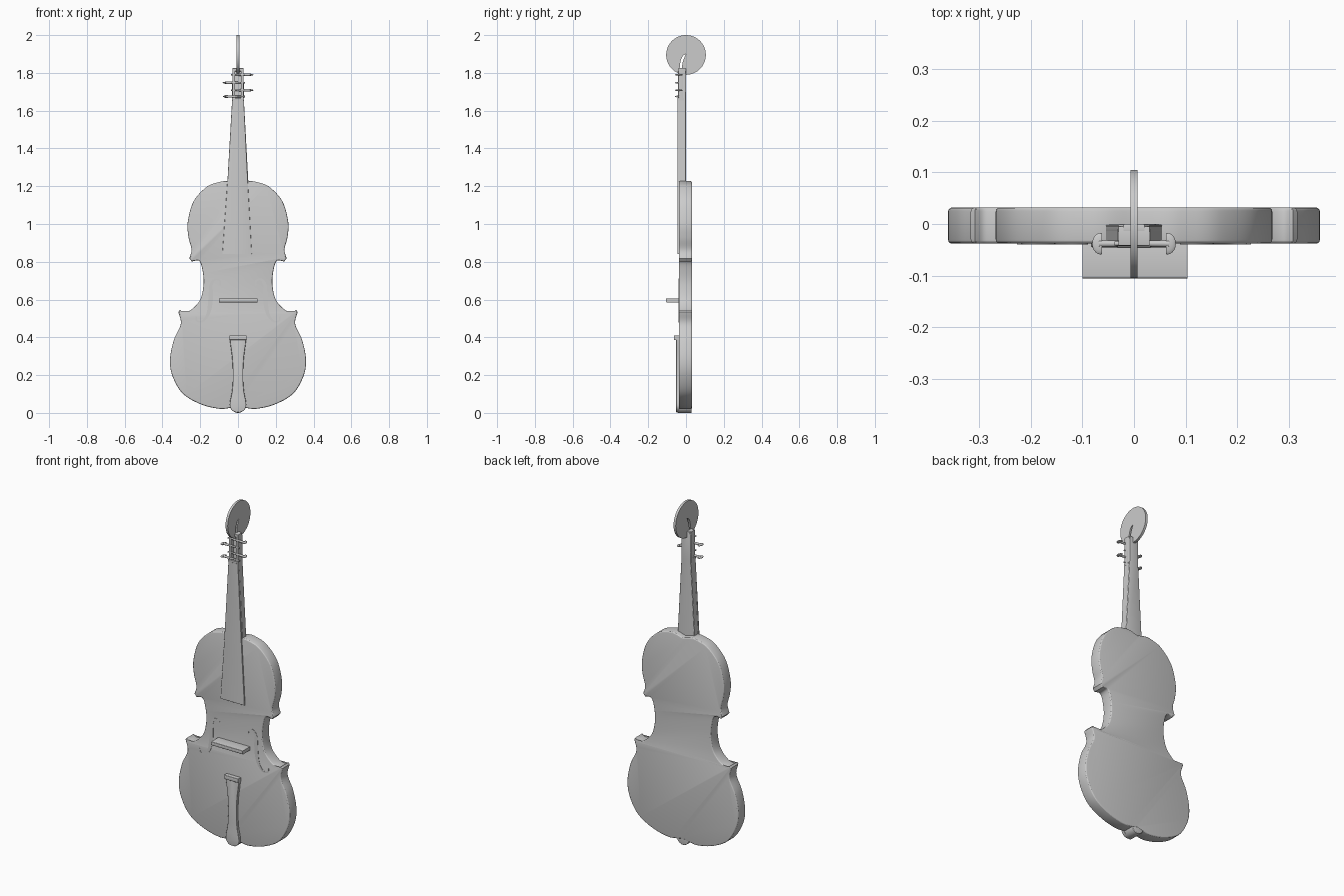
import bpy, bmesh, math
from mathutils import Vector, Matrix

cube = bpy.data.objects.get("Cube")
if cube:
    bpy.data.objects.remove(cube, do_unlink=True)

GREY = (0.6, 0.6, 0.6, 1)
grey = bpy.data.materials.new("plain grey")
grey.use_nodes = True
grey.diffuse_color = GREY
grey.node_tree.nodes["Principled BSDF"].inputs["Base Color"].default_value = GREY


def spline(pts, steps=6):
    """Smooth open curve through the points."""
    p = [Vector(q) for q in pts]
    p = [2 * p[0] - p[1]] + p + [2 * p[-1] - p[-2]]
    out = []
    for a, b, c, d in zip(p, p[1:], p[2:], p[3:]):
        for i in range(steps):
            t = i / steps
            out.append(0.5 * (2 * b + (c - a) * t + (2 * a - 5 * b + 4 * c - d) * t ** 2
                              + (3 * b - a - 3 * c + d) * t ** 3))
    return out + [p[-2]]


def mirrored(half):
    """Close a right-hand outline that starts and ends on the centre line."""
    return list(half) + [Vector((-q[0], q[1])) for q in reversed(half[1:-1])]


def inset(outline, amount):
    """Move a clockwise outline inwards along its normals."""
    pts = [Vector(q) for q in outline]
    out = []
    for i, q in enumerate(pts):
        t = (pts[(i + 1) % len(pts)] - pts[i - 1]).normalized()
        out.append(q + Vector((t.y, -t.x)) * amount)
    return out


def finish(name, bm):
    bmesh.ops.recalc_face_normals(bm, faces=bm.faces)
    if bm.calc_volume(signed=True) < 0:
        bmesh.ops.reverse_faces(bm, faces=bm.faces)
    mesh = bpy.data.meshes.new(name)
    bm.to_mesh(mesh)
    bm.free()
    mesh.materials.append(grey)
    mesh.shade_smooth()
    mesh.set_sharp_from_angle(angle=math.radians(28))
    ob = bpy.data.objects.new(name, mesh)
    bpy.context.collection.objects.link(ob)
    return ob


def prism(name, outline, lo, hi, axis="y", round_edge=0):
    """Clockwise outline of (across, z) points extruded along y or x, with rounded rims."""
    bm = bmesh.new()
    layers = [(lo, 0), (hi, 0)]
    if round_edge:
        arc = [(round_edge * (1 - math.sin(a)), round_edge * (1 - math.cos(a)))
               for a in (0, math.pi / 6, math.pi / 3, math.pi / 2)]
        layers = [(lo + c, s) for s, c in arc] + [(hi - c, s) for s, c in reversed(arc)]
    rings = []
    for depth, amount in layers:
        ring = inset(outline, amount) if amount else outline
        rings.append([bm.verts.new((q[0], depth, q[1]) if axis == "y" else (depth, q[0], q[1]))
                      for q in ring])
    bm.faces.new(rings[0])
    bm.faces.new(rings[-1])
    n = len(outline)
    for a, b in zip(rings, rings[1:]):
        for i in range(n):
            j = (i + 1) % n
            bm.faces.new((a[i], a[j], b[j], b[i]))
    return finish(name, bm)


def slab(name, x0, x1, z0, z1, y0, y1, round_edge=0):
    return prism(name, [(x0, z0), (x0, z1), (x1, z1), (x1, z0)], y0, y1, round_edge=round_edge)


def circle(cx, cz, r, n=48):
    return [(cx + r * math.sin(math.tau * i / n), cz + r * math.cos(math.tau * i / n)) for i in range(n)]


# Body: upper bout, waist and lower bout
upper = spline([(0, 1.212), (.055, 1.226), (.10, 1.222), (.165, 1.197), (.235, 1.12), (.266, 1.01),
                (.262, .93), (.246, .865), (.258, .818)])
waist = spline([(.245, .802), (.205, .804), (.187, .75), (.182, .68), (.20, .60), (.245, .548),
                (.285, .533), (.308, .545)])
lower = spline([(.316, .535), (.303, .47), (.34, .385), (.360, .28), (.345, .19), (.29, .10),
                (.195, .045), (.10, .022), (.045, .026), (0, .035)])
prism("body", mirrored(upper + waist + lower), -0.038, 0.032, round_edge=0.008)

# Sound holes: tapered S-shaped inlays
s_path = spline([(.094, .675), (.095, .698), (.120, .707), (.142, .68), (.144, .627), (.148, .57),
                 (.160, .52), (.188, .485), (.218, .488), (.222, .51)])
last = len(s_path) - 1
for side, word in ((1, "left"), (-1, "right")):
    inner, outer = [], []
    for i, q in enumerate(s_path):
        t = (s_path[min(i + 1, last)] - s_path[max(i - 1, 0)]).normalized()
        edge = Vector((-t.y, t.x)) * (0.004 + 0.008 * math.sin(math.pi * i / last) ** 4)
        inner.append(q + edge)
        outer.append(q - edge)
    prism("sound_hole_" + word, [(side * q.x, q.y) for q in inner + outer[::-1]], -0.0395, -0.034)

# Neck, running up behind the open peg box, and the fingerboard
prism("neck", [(-.056, 1.2), (-.031, 1.66), (-.03, 1.81), (-.02, 1.825), (.02, 1.825), (.03, 1.81),
               (.031, 1.66), (.056, 1.2)], -0.018, 0.0, round_edge=0.004)
prism("neck_front", [(-.056, 1.2), (-.031, 1.66), (.031, 1.66), (.056, 1.2)], -0.036, -0.012)
prism("fingerboard", [(-.083, .84), (-.056, 1.225), (-.031, 1.66), (.031, 1.66), (.052, 1.225), (.073, .84)],
      -0.045, -0.034, round_edge=0.002)

# Peg box cheeks, nut and top
for side, word in ((1, "left"), (-1, "right")):
    a, b = sorted((side * .016, side * .03))
    slab("peg_box_cheek_" + word, a, b, 1.65, 1.82, -0.042, -0.006, 0.002)
slab("nut", -.032, .032, 1.655, 1.668, -0.046, -0.01, 0.002)
slab("peg_box_top", -.03, .03, 1.808, 1.825, -0.042, -0.005, 0.003)

# Tuning pegs on alternating sides, each a shaft with a flat half-round grip
for i, z in enumerate((1.79, 1.748, 1.708, 1.675)):
    side = 1 if i % 2 == 0 else -1
    bm = bmesh.new()
    turn = Matrix.Rotation(side * math.pi / 2, 4, "Y")
    bmesh.ops.create_cone(bm, cap_ends=True, segments=16, radius1=.004, radius2=.007, depth=.105,
                          matrix=Matrix.Translation((side * .015, -.038, z)) @ turn)
    grip = bmesh.ops.create_uvsphere(bm, u_segments=20, v_segments=12, radius=1)["verts"]
    for v in grip:
        v.co = (side * (.064 + .017 * max(v.co.x, -0.1)), -.038 + .021 * v.co.y, z + .005 * v.co.z)
    finish("tuning_peg_%d" % (i + 1), bm)

# Scroll disc: the rim runs from one side of a crescent slit round to the other
slit_front = spline([(-.034, 1.796), (-.033, 1.83), (-.029, 1.86), (-.018, 1.888), (0, 1.9)])
slit_back = spline([(0, 1.9), (-.009, 1.88), (-.018, 1.855), (-.021, 1.825), (-.021, 1.792)])
rim = []
start, end = math.radians(199), math.radians(191.5)
for i in range(65):
    a = start + (math.tau + end - start) * i / 64
    rim.append((.105 * math.sin(a), 1.895 + .105 * math.cos(a)))
prism("scroll", rim + slit_back[::-1] + slit_front[-2::-1], -0.007, 0.007, axis="x")

# Bridge
slab("bridge", -.1, .104, .585, .606, -0.105, -0.03, 0.003)

# Tailpiece, its top ridge and the end button
tail = [Vector((0, .408))] + spline([(.045, .408), (.04, .36), (.031, .29), (.027, .2), (.031, .12),
                                     (.043, .055), (.04, .025), (.02, .006), (0, .003)])
prism("tailpiece", mirrored(tail), -0.053, -0.034, round_edge=0.003)
slab("tailpiece_ridge", -.045, .045, .386, .41, -0.063, -0.036, 0.003)
prism("end_button", circle(0, .04, .04, 32), -0.045, 0.03, round_edge=0.004)
